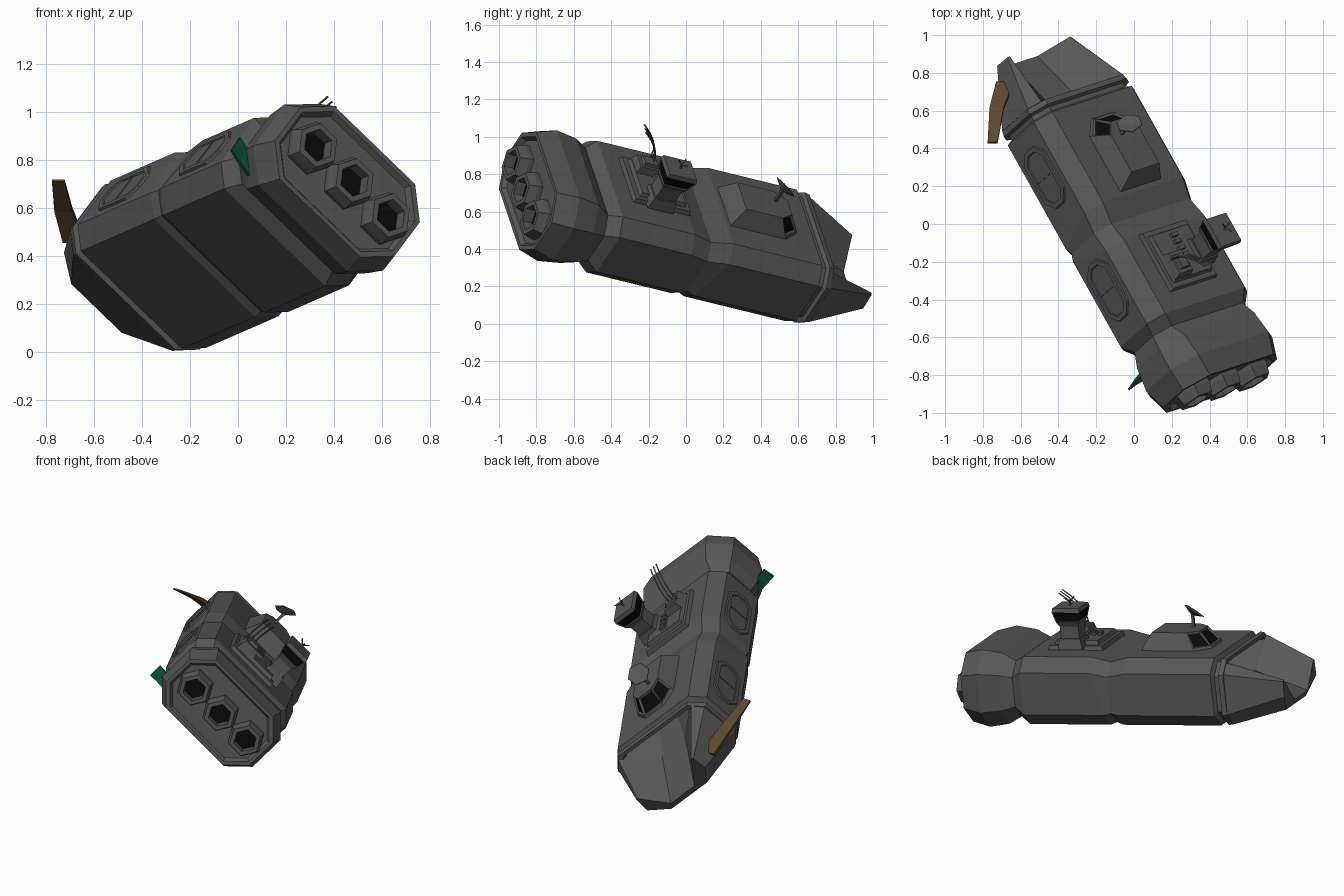
import bpy, bmesh, math
from mathutils import Vector, Matrix

if "Cube" in bpy.data.objects:
    bpy.data.objects.remove(bpy.data.objects["Cube"])

# Ship frame: x = starboard, y = toward the nose, z = deck up; posed at the end of each build
U = Vector((-0.478, 0.853, -0.209)).normalized()
W = Vector((0.701, 0.227, -0.677))
W = (W - U * W.dot(U)).normalized()
V = W.cross(U)
POSE = Matrix.Translation((0.47, -0.87, 0.717)) @ Matrix((W, U, V)).transposed().to_4x4()
UNPOSE = POSE.inverted()


def material(name, rgb):
    m = bpy.data.materials.new(name)
    m.diffuse_color = (*rgb, 1)
    m.use_nodes = True
    m.node_tree.nodes["Principled BSDF"].inputs["Base Color"].default_value = m.diffuse_color
    return m


GREY = material("hull grey", (0.095, 0.095, 0.095))
BLACK = material("dark glass", (0.003, 0.003, 0.003))
GREEN = material("green", (0.005, 0.125, 0.055))
BROWN = material("brown", (0.11, 0.065, 0.028))


def loft(name, rings, mat=GREY, glass=None, inset=0.0, depth=0.0):
    """Skin rings of points, cap both ends; faces passing the glass rule become inset windows."""
    bm = bmesh.new()
    rows = [[bm.verts.new(p) for p in r] for r in rings]
    n = len(rows[0])
    for a, b in zip(rows, rows[1:]):
        for i in range(n):
            bm.faces.new((a[i], a[(i + 1) % n], b[(i + 1) % n], b[i]))
    bm.faces.new(rows[0])
    bm.faces.new(rows[-1])
    bmesh.ops.recalc_face_normals(bm, faces=bm.faces)
    if glass:
        bm.normal_update()
        panes = [f for f in bm.faces if glass(f.normal, f.calc_center_median())]
        if inset:
            bmesh.ops.inset_individual(bm, faces=panes, thickness=inset, depth=depth)
        for f in panes:
            f.material_index = 1
    me = bpy.data.meshes.new(name)
    bm.to_mesh(me)
    bm.free()
    me.materials.append(mat)
    me.materials.append(BLACK)
    me.transform(POSE)
    ob = bpy.data.objects.new(name, me)
    bpy.context.collection.objects.link(ob)
    return ob


def octagon(a, b, c):
    return [(a, -b + c), (a, b - c), (a - c, b), (-a + c, b),
            (-a, b - c), (-a, -b + c), (-a + c, -b), (a - c, -b)]


def rect(x, y, hx, hy, z):
    return [(x - hx, y - hy, z), (x + hx, y - hy, z), (x + hx, y + hy, z), (x - hx, y + hy, z)]


def block(name, x, y, hx, hy, z0, z1, slope=0.0):
    return loft(name, [rect(x, y, hx, hy, z0), rect(x, y, hx - slope, hy - slope, z1)])


def disc(centre, normal, radius, sides):
    n = Vector(normal).normalized()
    s = Vector((1, 0, 0)) if abs(n.x) < 0.9 else Vector((0, 1, 0))
    s = (s - n * s.dot(n)).normalized()
    t = n.cross(s)
    return [Vector(centre) + radius * (s * math.cos(q) + t * math.sin(q))
            for q in (2 * math.pi * i / sides for i in range(sides))]


# Hull: (station, half width, half height, corner cut), from engine recess to the bow pocket
stations = [(0.055, 0.32, 0.18, 0.10), (0.03, 0.335, 0.195, 0.107), (0.03, 0.355, 0.215, 0.115),
            (0.15, 0.385, 0.24, 0.12), (0.28, 0.372, 0.22, 0.11), (0.365, 0.348, 0.172, 0.08),
            (0.43, 0.38, 0.21, 0.08), (0.88, 0.38, 0.21, 0.08), (1.0, 0.37, 0.18, 0.075),
            (1.12, 0.38, 0.21, 0.08), (1.68, 0.38, 0.21, 0.08), (1.695, 0.355, 0.185, 0.075),
            (1.72, 0.355, 0.185, 0.075), (1.73, 0.377, 0.207, 0.08), (1.76, 0.372, 0.203, 0.08),
            (1.76, 0.342, 0.18, 0.075), (1.45, 0.32, 0.17, 0.075)]


def hull_ring(u, a, b, c):
    # the waist is a wide V on the deck side and a narrow, shallow groove underneath
    low_u = 1.0 + (u - 1.0) * 0.35 if abs(u - 1.0) < 0.2 else u
    deep = 0.015 if u == 1.0 else 0.0
    return [(x, u if z > 0 else low_u, z if z > 0 else z - deep) for x, z in octagon(a, b, c)]


loft("hull", [hull_ring(*s) for s in stations])

# Engine nozzles: hexagonal tubes with dark throats
for i in (-1, 0, 1):
    x = 0.008 + 0.216 * i
    loft("engine_nozzle", [disc((x, u, 0), (0, 1, 0), r, 6) for u, r in
                           ((0.07, 0.112), (0.03, 0.112), (-0.022, 0.096), (-0.022, 0.07), (0.035, 0.066))],
         glass=lambda n, c: n.y < -0.9 and 0.03 < c.y < 0.05)

# Nose: open prow; the channel floor ramps up into the bow pocket between two raised cheeks
half_deep = [(0.07, 0.125), (0.2, 0.15), (0.27, 0.1), (0.27, -0.1), (0.2, -0.15)]
half_mouth = [(0.095, 0.022), (0.27, 0.165), (0.33, 0.12), (0.33, -0.12), (0.27, -0.165)]
half_collar = [(0.1, 0.018), (0.31, 0.185), (0.365, 0.125), (0.372, -0.122), (0.295, -0.203)]
half_tip = [(0.1, -0.1), (0.228, 0.058), (0.24, 0.05), (0.245, -0.045), (0.15, -0.15)]


def prow(half, u):
    return [(x, u, z) for x, z in half] + [(-x, u, z) for x, z in reversed(half)]


tip_ring = prow(half_tip, 2.09)
tip_ring[4], tip_ring[5] = (0.15, 2.05, -0.15), (-0.15, 2.05, -0.15)
loft("nose", [prow(half_deep, 1.48), prow(half_mouth, 1.75), prow(half_collar, 1.762), tip_ring])

# Port side hatches: framed long octagons with a centre bar
for u in (1.41, 0.71):
    def port(a, b, x):
        return [(x, u + p, q) for p, q in octagon(a, b, min(a, b) * 0.6)]
    loft("side_hatch", [port(0.175, 0.098, -0.375), port(0.17, 0.094, -0.39),
                        port(0.145, 0.07, -0.39), port(0.142, 0.067, -0.384)])
    block("hatch_bar", -0.384, u, 0.004, 0.004, -0.067, 0.067)

# Bridge on the front deck, with three windows in the chamfered front


def bridge_ring(a, y0, y1, y2, f, z):
    return [(-a, y0, z), (a, y0, z), (a, y1, z), (f, y2, z), (-f, y2, z), (-a, y1, z)]


loft("bridge", [bridge_ring(0.155, 1.14, 1.49, 1.58, 0.08, 0.2),
                bridge_ring(0.145, 1.15, 1.48, 1.57, 0.075, 0.225),
                bridge_ring(0.105, 1.2, 1.43, 1.5, 0.055, 0.31)],
     glass=lambda n, c: n.y > 0.3 and abs(n.z) < 0.95 and c.z > 0.23, inset=0.016, depth=-0.01)

# Dish on a short mast
aim = Vector((-0.35, 0.51, 0.735)).normalized()
mid = Vector((-0.035, 1.425, 0.4))
block("dish_mast", -0.03, 1.42, 0.008, 0.008, 0.3, 0.395)
loft("dish", [disc(mid - aim * 0.014, aim, 0.02, 6), disc(mid + aim * 0.008, aim, 0.072, 6),
              disc(mid + aim * 0.011, aim, 0.07, 6), disc(mid + aim * 0.001, aim, 0.015, 6)])

# Stepped platform on the rear deck
block("platform_base", -0.02, 0.71, 0.175, 0.18, 0.2, 0.235, 0.01)
block("platform_step", -0.02, 0.71, 0.145, 0.145, 0.23, 0.26, 0.01)
block("antenna_box", -0.1, 0.65, 0.06, 0.075, 0.25, 0.3, 0.012)
block("antenna_box_cap", -0.1, 0.65, 0.035, 0.045, 0.295, 0.318, 0.006)
for k in range(4):
    block("deck_rung", -0.02, 0.69 + 0.04 * k, 0.022, 0.01, 0.25, 0.28)

# Control tower with a window band on all sides
tx, ty = 0.115, 0.69
block("tower_foot", tx, ty, 0.07, 0.08, 0.22, 0.285, 0.012)
loft("tower", [rect(tx, ty, hx, hy, z) for hx, hy, z in
               ((0.05, 0.06, 0.27), (0.05, 0.06, 0.36), (0.066, 0.075, 0.39),
                (0.08, 0.09, 0.455), (0.075, 0.085, 0.48))],
     glass=lambda n, c: 0.4 < c.z < 0.45, inset=0.006, depth=-0.006)
block("tower_mast", tx, ty, 0.004, 0.004, 0.47, 0.505)
for k in range(3):
    q = 2 * math.pi * k / 3 + 0.5
    root = Vector((tx, ty, 0.5))
    tip = root + Vector((0.035 * math.cos(q), 0.035 * math.sin(q), 0.025))
    loft("mast_prong", [disc(p, tip - root, 0.004, 4) for p in (root, tip)])

# Three whip antennas curving aft
for k in range(3):
    x = -0.155 + 0.027 * k
    pts = [Vector((x, 0.675 - 0.15 * t ** 2, 0.3 + 0.2 * t - 0.004 * k)) for t in (0, 0.3, 0.55, 0.8, 1)]
    loft("whip_antenna", [disc(p, (0, -0.5, 0.85), 0.0045, 4) for p in pts])

# Green fin on the port quarter: (x, y, z low, z high, half thickness)
fin = [(-0.30, 0.242, -0.19, -0.11, 0.012), (-0.375, 0.228, -0.182, -0.107, 0.011),
       (-0.435, 0.207, -0.18, -0.098, 0.006)]
loft("green_fin", [[(x, y - h, z0), (x, y + h, z0), (x, y + h + 0.015, z1), (x, y - h + 0.015, z1)]
                   for x, y, z0, z1, h in fin], GREEN)

# Brown flap swung out from the port bow: world (x left, x right, y, z, half thickness)
flap = [(-0.73, -0.64, 0.745, 0.465, 0.013), (-0.765, -0.69, 0.61, 0.595, 0.012),
        (-0.775, -0.722, 0.43, 0.715, 0.005)]
loft("brown_flap", [[UNPOSE @ Vector((x, y + s * h * 0.65, z + s * h * 0.75))
                     for x, s in ((xa, -1), (xb, -1), (xb, 1), (xa, 1))]
                    for xa, xb, y, z, h in flap], BROWN)
